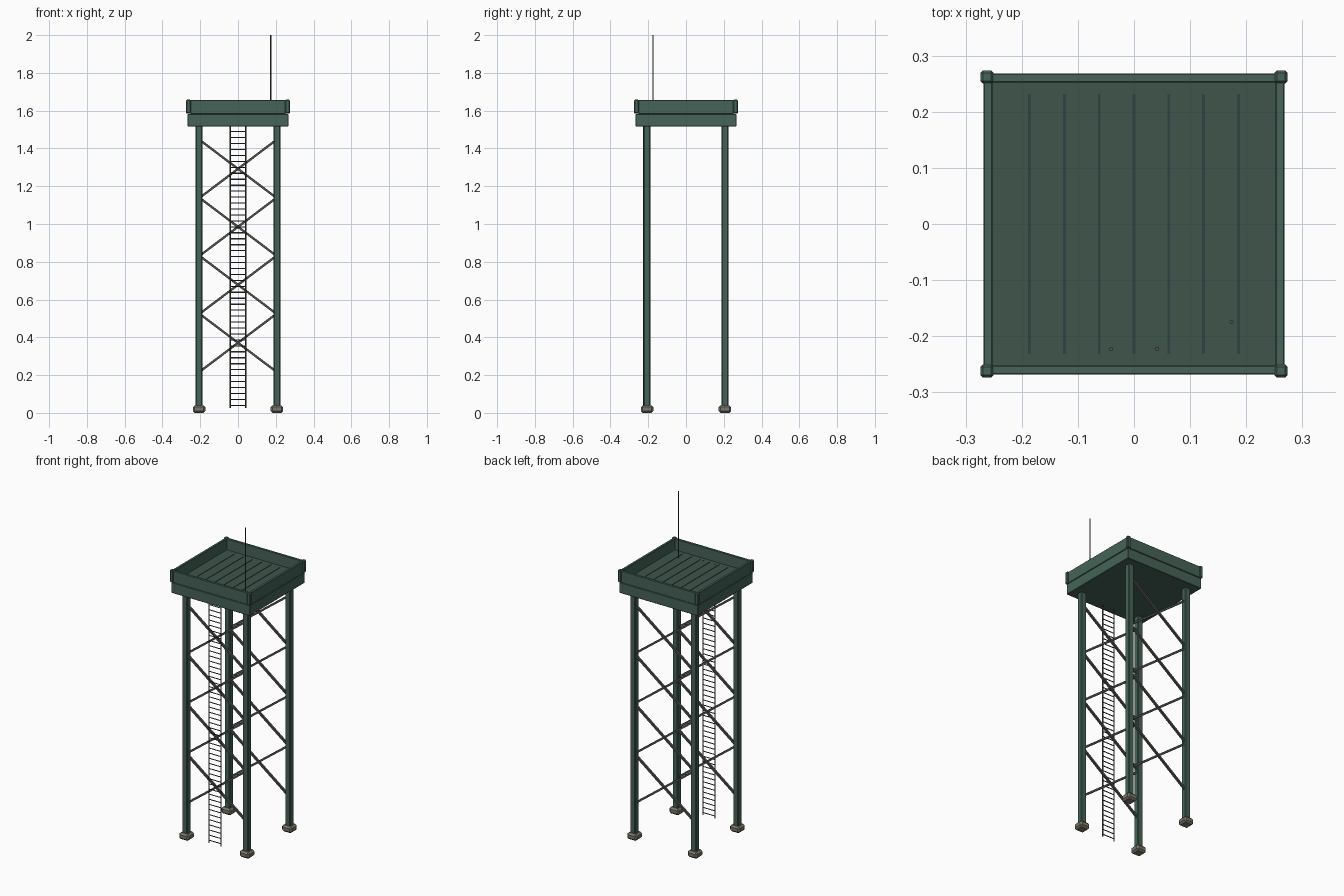
import bpy, bmesh
from mathutils import Vector, Matrix

if "Cube" in bpy.data.objects:
    bpy.data.objects.remove(bpy.data.objects["Cube"])


def material(name, rgb):
    m = bpy.data.materials.new(name)
    m.diffuse_color = (*rgb, 1)
    m.use_nodes = True
    m.node_tree.nodes["Principled BSDF"].inputs["Base Color"].default_value = m.diffuse_color
    return m


GREEN = material("green_paint", (0.061, 0.127, 0.098))
DECK = material("dark_green_deck", (0.05, 0.09, 0.07))
SEAM = material("deck_seam", (0.03, 0.055, 0.05))
STEEL = material("dark_steel", (0.08, 0.085, 0.075))
CONCRETE = material("concrete", (0.2, 0.19, 0.15))


def add_box(bm, centre, size, rot=Matrix.Identity(4)):
    bmesh.ops.create_cube(bm, size=1, matrix=Matrix.Translation(centre) @ rot @ Matrix.Diagonal((*size, 1)))


def add_rod(bm, a, b, radius, sides=6):
    a, b = Vector(a), Vector(b)
    d = b - a
    mat = Matrix.Translation((a + b) / 2) @ d.to_track_quat('Z', 'Y').to_matrix().to_4x4()
    bmesh.ops.create_cone(bm, cap_ends=True, segments=sides, radius1=radius, radius2=radius,
                          depth=d.length, matrix=mat)


def finish(name, bm, mat, bevel=0):
    me = bpy.data.meshes.new(name)
    bm.to_mesh(me)
    bm.free()
    me.materials.append(mat)
    ob = bpy.data.objects.new(name, me)
    bpy.context.collection.objects.link(ob)
    if bevel:
        mod = ob.modifiers.new("bevel", 'BEVEL')
        mod.width, mod.segments = bevel, 1
    return ob


def box(name, centre, size, mat, bevel=0):
    bm = bmesh.new()
    add_box(bm, centre, size)
    return finish(name, bm, mat, bevel)


LEG, RIM = 0.206, 0.26

# Legs, footings and parapet corner posts
for sy, fb in ((-1, "front"), (1, "back")):
    for sx, lr in ((-1, "left"), (1, "right")):
        tag = f"{fb}_{lr}"
        box(f"{tag}_leg", (sx * LEG, sy * LEG, 0.775), (0.036, 0.036, 1.49), GREEN, 0.004)
        box(f"{tag}_footing", (sx * LEG, sy * LEG, 0.02), (0.066, 0.066, 0.04), CONCRETE, 0.01)
        box(f"{tag}_corner_post", (sx * 0.262, sy * 0.262, 1.622), (0.024, 0.024, 0.076), GREEN, 0.005)

# Cross braces on the front and back only
for sy, fb in ((-1, "front"), (1, "back")):
    bm = bmesh.new()
    for i in range(4):
        z0 = 0.22 + i * 0.307
        for s in (-1, 1):
            y = sy * LEG + s * 0.004
            a, b = Vector((-s * 0.2, y, z0)), Vector((s * 0.2, y, z0 + 0.302))
            d = b - a
            rot = d.to_track_quat('Z', 'Y').to_matrix().to_4x4()
            add_box(bm, (a + b) / 2, (0.012, 0.012, d.length), rot)
    finish(f"{fb}_cross_braces", bm, STEEL)

# Platform body, deck and plank seams
box("platform_base", (0, 0, 1.55), (0.534, 0.534, 0.066), GREEN, 0.003)
box("deck", (0, 0, 1.583), (0.505, 0.505, 0.01), DECK)
bm = bmesh.new()
for i in range(-3, 4):
    add_box(bm, (i * 0.062, 0, 1.588), (0.005, 0.464, 0.004))
finish("deck_seams", bm, SEAM)

# Parapet walls
for s, fb, lr in ((-1, "front", "left"), (1, "back", "right")):
    box(f"{fb}_wall", (0, s * RIM, 1.62), (0.522, 0.016, 0.072), GREEN, 0.002)
    box(f"{lr}_wall", (s * RIM, 0, 1.62), (0.016, 0.522, 0.072), GREEN, 0.002)

# Ladder
bm = bmesh.new()
for s in (-1, 1):
    add_rod(bm, (s * 0.041, -0.223, 0.025), (s * 0.041, -0.223, 1.592), 0.0035, 8)
for i in range(48):
    z = 0.04 + i * 0.0315
    add_rod(bm, (-0.041, -0.223, z), (0.041, -0.223, z), 0.003)
finish("ladder", bm, STEEL)

# Antenna
bm = bmesh.new()
add_rod(bm, (0.174, -0.175, 1.58), (0.174, -0.175, 2.0), 0.0035, 8)
finish("antenna", bm, STEEL)
